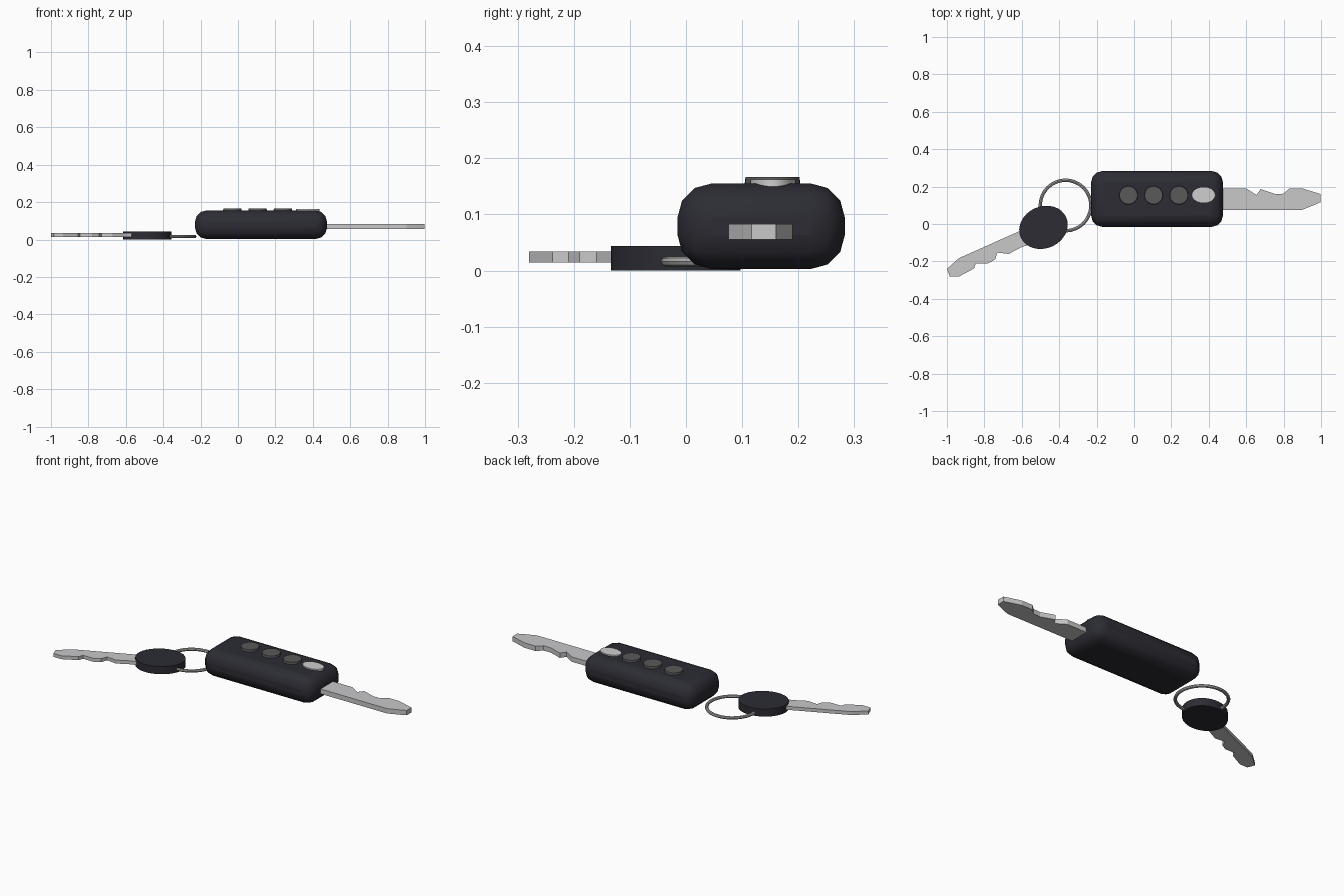
import bpy, bmesh, math
from mathutils import Vector

cube = bpy.data.objects.get("Cube")
if cube:
    bpy.data.objects.remove(cube, do_unlink=True)


def material(name, color, metallic=0.0):
    m = bpy.data.materials.new(name)
    m.use_nodes = True
    m.diffuse_color = (*color, 1)
    bsdf = next(n for n in m.node_tree.nodes if n.type == 'BSDF_PRINCIPLED')
    bsdf.inputs["Base Color"].default_value = (*color, 1)
    return m


black = material("black plastic", (0.025, 0.025, 0.034))
grey = material("grey rubber", (0.10, 0.10, 0.10))
steel = material("blade steel", (0.58, 0.58, 0.59))
ring_metal = material("ring metal", (0.42, 0.42, 0.41))
white = material("pale button", (0.62, 0.62, 0.62))


def finish(obj, name, mat, smooth=True):
    obj.name = obj.data.name = name
    obj.data.materials.append(mat)
    if smooth:
        bpy.ops.object.select_all(action='DESELECT')
        obj.select_set(True)
        bpy.context.view_layer.objects.active = obj
        bpy.ops.object.shade_smooth_by_angle(angle=math.radians(40))
    return obj


def disc(name, mat, x, y, rx, ry, z0, z1, turn=0.0, taper=1.0):
    """Elliptical plate between two heights."""
    bpy.ops.mesh.primitive_cone_add(vertices=32, radius1=1, radius2=taper, depth=1,
                                    location=(x, y, (z0 + z1) / 2), rotation=(0, 0, turn))
    obj = bpy.context.object
    obj.scale = (rx, ry, z1 - z0)
    return finish(obj, name, mat)


def blade(name, outline, z0, z1):
    """Flat key blade extruded from its outline."""
    bm = bmesh.new()
    face = bm.faces.new([bm.verts.new((x, y, z0)) for x, y in outline])
    top = bmesh.ops.extrude_face_region(bm, geom=[face])["geom"]
    bmesh.ops.translate(bm, vec=Vector((0, 0, z1 - z0)),
                        verts=[g for g in top if isinstance(g, bmesh.types.BMVert)])
    bmesh.ops.recalc_face_normals(bm, faces=bm.faces)
    mesh = bpy.data.meshes.new(name)
    bm.to_mesh(mesh)
    bm.free()
    obj = bpy.data.objects.new(name, mesh)
    bpy.context.collection.objects.link(obj)
    return finish(obj, name, steel, smooth=False)


# Remote fob body with rounded edges
bpy.ops.mesh.primitive_cube_add(size=1, location=(0.123, 0.134, 0.079))
fob = bpy.context.object
fob.scale = (0.705, 0.298, 0.152)
bpy.ops.object.transform_apply(location=False, rotation=False, scale=True)
bevel = fob.modifiers.new("rounded edges", 'BEVEL')
bevel.width = 0.06
bevel.segments = 3
finish(fob, "fob_body", black)

# Buttons along the top of the fob
for i in range(3):
    disc(f"round_button_{i + 1}", grey, -0.03 + 0.135 * i, 0.154, 0.051, 0.051,
         0.145, 0.167, taper=0.94)
disc("oval_button", white, 0.373, 0.155, 0.062, 0.041, 0.145, 0.162)

# Main key blade
blade("main_blade", [
    (0.42, 0.076), (0.90, 0.076), (0.96, 0.10), (0.998, 0.117), (0.998, 0.16),
    (0.90, 0.19), (0.83, 0.19), (0.80, 0.162), (0.755, 0.16), (0.677, 0.187),
    (0.655, 0.155), (0.60, 0.19), (0.42, 0.19)], 0.055, 0.083)

# Small key: blade and oval head
blade("small_blade", [
    (-0.48, 0.02), (-0.60, -0.033), (-0.935, -0.182), (-1.0, -0.24), (-0.985, -0.28),
    (-0.935, -0.28), (-0.855, -0.238), (-0.845, -0.21), (-0.78, -0.21), (-0.743, -0.19),
    (-0.73, -0.153), (-0.67, -0.16), (-0.60, -0.123), (-0.46, -0.08)], 0.014, 0.034)
disc("small_key_head", black, -0.484, -0.018, 0.133, 0.112, 0.0, 0.044,
     turn=math.radians(24))

# Key ring
bpy.ops.mesh.primitive_torus_add(location=(-0.366, 0.099, 0.016), major_segments=48,
                                 minor_segments=8, major_radius=0.135, minor_radius=0.009)
finish(bpy.context.object, "key_ring", ring_metal)
